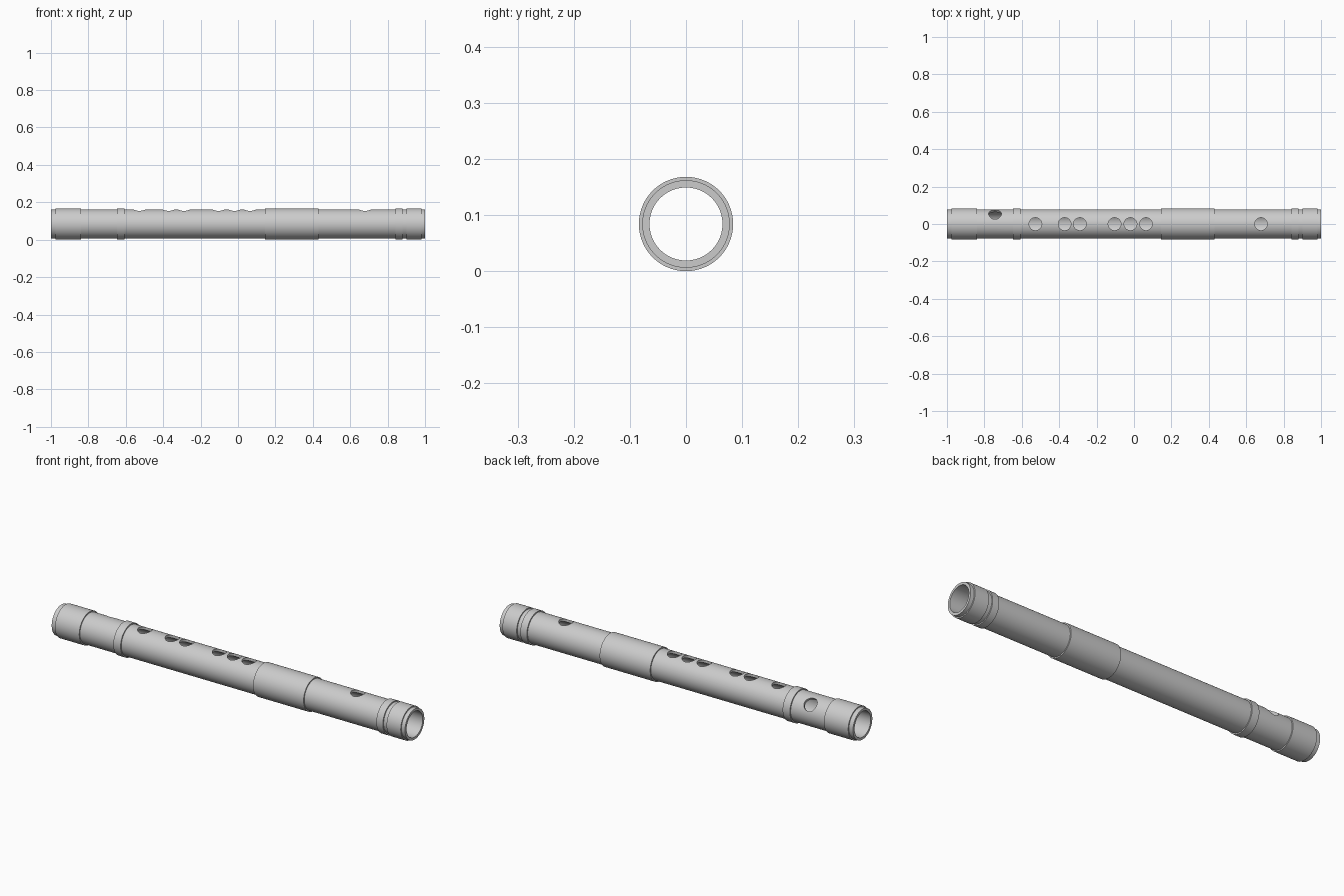
import bpy
from math import radians, sin, cos, pi
from mathutils import Vector

cube = bpy.data.objects.get("Cube")
if cube:
    bpy.data.objects.remove(cube)

SIDES = 96
COLLAR_R, TUBE_R, BORE_R = 0.084, 0.078, 0.065
AXIS_Z = COLLAR_R
HOLE_R = 0.034

grey = bpy.data.materials.new("light grey")
grey.use_nodes = True
colour = (0.6, 0.6, 0.6, 1)
grey.diffuse_color = colour
grey.node_tree.nodes["Principled BSDF"].inputs["Base Color"].default_value = colour


def pipe(name, x0, x1, outer, inner):
    """Hollow ring along x, lathed from a rectangular section."""
    section = [(x0, inner), (x0, outer), (x1, outer), (x1, inner)]
    verts, faces = [], []
    for i in range(SIDES):
        a = 2 * pi * i / SIDES
        verts += [(x, r * sin(a), AXIS_Z + r * cos(a)) for x, r in section]
        j = (i + 1) % SIDES
        for k in range(4):
            m = (k + 1) % 4
            faces.append((4 * i + k, 4 * i + m, 4 * j + m, 4 * j + k))
    mesh = bpy.data.meshes.new(name)
    mesh.from_pydata(verts, [], faces)
    mesh.materials.append(grey)
    obj = bpy.data.objects.new(name, mesh)
    bpy.context.collection.objects.link(obj)
    # Make the normals face outward
    activate(obj)
    bpy.ops.object.mode_set(mode='EDIT')
    bpy.ops.mesh.select_all(action='SELECT')
    bpy.ops.mesh.normals_make_consistent(inside=False)
    bpy.ops.object.mode_set(mode='OBJECT')
    return obj


def activate(obj):
    bpy.ops.object.select_all(action='DESELECT')
    obj.select_set(True)
    bpy.context.view_layer.objects.active = obj


def drill(obj, x, tilt):
    """Bore a round hole through one wall, tilted from the top toward the back."""
    direction = Vector((0, sin(tilt), cos(tilt)))
    bpy.ops.mesh.primitive_cylinder_add(
        vertices=48, radius=HOLE_R, depth=0.1,
        location=Vector((x, 0, AXIS_Z)) + direction * 0.08,
        rotation=(-tilt, 0, 0))
    cutter = bpy.context.object
    cutter.name = "hole_cutter"
    cutter.hide_render = True
    cutter.data.materials.append(grey)
    activate(obj)
    mod = obj.modifiers.new("hole", 'BOOLEAN')
    mod.operation = 'DIFFERENCE'
    mod.solver = 'EXACT'
    mod.object = cutter
    bpy.ops.object.modifier_apply(modifier=mod.name)
    bpy.data.objects.remove(cutter)


# Main tube with finger holes, blowing hole and thumb hole
tube = pipe("flute_tube", -1, 1, TUBE_R, BORE_R)
for x in (-0.527, -0.371, -0.289, -0.104, -0.019, 0.064, 0.679):
    drill(tube, x, 0)
drill(tube, -0.743, radians(45))

# Raised collars, set into the tube wall
parts = [tube]
for name, x0, x1 in (("foot_collar", -0.977, -0.84),
                     ("foot_ring", -0.647, -0.606),
                     ("joint_sleeve", 0.144, 0.43),
                     ("head_ring", 0.842, 0.879),
                     ("head_collar", 0.9, 0.98)):
    parts.append(pipe(name, x0, x1, COLLAR_R, 0.071))

for part in parts:
    activate(part)
    bpy.ops.object.shade_smooth_by_angle(angle=radians(30))
